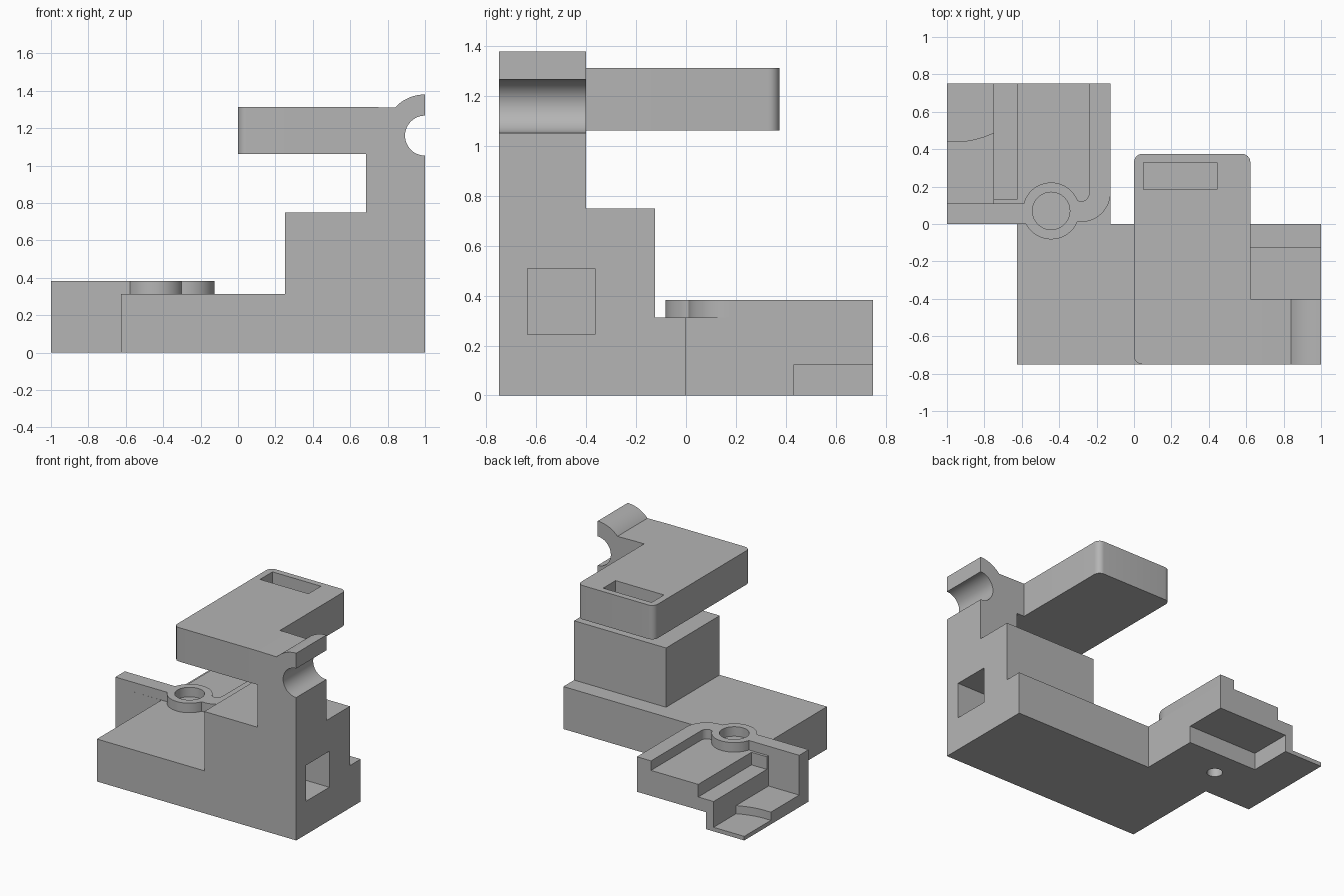
import bpy
import bmesh
from math import cos, sin, radians
from mathutils import Vector

cube = bpy.data.objects.get("Cube")
if cube:
    bpy.data.objects.remove(cube, do_unlink=True)

grey = bpy.data.materials.new("plain grey")
grey.use_nodes = True
colour = (0.46, 0.46, 0.46, 1)
grey.diffuse_color = colour
grey.node_tree.nodes["Principled BSDF"].inputs["Base Color"].default_value = colour


def arc(cx, cy, r, start, end, steps=16):
    angles = [radians(start + (end - start) * i / steps) for i in range(steps + 1)]
    return [(cx + r * cos(a), cy + r * sin(a)) for a in angles]


def prism(name, outline, low, high, axis="z"):
    """Extrude an outline: (x, y) along z, or (x, z) along y."""
    def place(p, h):
        return Vector((p[0], p[1], h)) if axis == "z" else Vector((p[0], h, p[1]))

    bm = bmesh.new()
    face = bm.faces.new([bm.verts.new(place(p, low)) for p in outline])
    side = bmesh.ops.extrude_face_region(bm, geom=[face])["geom"]
    verts = [v for v in side if isinstance(v, bmesh.types.BMVert)]
    bmesh.ops.translate(bm, verts=verts, vec=place((0, 0), high - low))
    bmesh.ops.recalc_face_normals(bm, faces=bm.faces)
    mesh = bpy.data.meshes.new(name)
    bm.to_mesh(mesh)
    bm.free()
    mesh.materials.append(grey)
    obj = bpy.data.objects.new(name, mesh)
    bpy.context.collection.objects.link(obj)
    return obj


def box(name, x, y, z):
    return prism(name, [(x[0], y[0]), (x[1], y[0]), (x[1], y[1]), (x[0], y[1])], *z)


def cut(cutter, *targets):
    for obj in targets:
        mod = obj.modifiers.new("recess", "BOOLEAN")
        mod.operation = "DIFFERENCE"
        mod.solver = "EXACT"
        mod.object = cutter
        bpy.context.view_layer.objects.active = obj
        bpy.ops.object.modifier_apply(modifier=mod.name)
    bpy.data.objects.remove(cutter, do_unlink=True)


DECK, RIM = 0.313, 0.383

# Stepped body with a square socket in its end
base = box("base", (-0.625, 1), (-0.75, 0), (0, DECK))
block = box("upper_block", (0.25, 1), (-0.75, -0.125), (DECK, 0.75))
cut(box("socket_cutter", (0.4, 1.1), (-0.635, -0.365), (0.245, 0.51)), base, block)

# Column with a half-round head and a half-round groove
head = [(0.685, 0.75), (1, 0.75)]
head += arc(1, 1.16, 0.107, 270, 90, 24)
head += arc(1, 1.16, 0.22, 90, 137, 12)
head += [(0.685, 1.313)]
column = prism("column", head, -0.75, -0.4, "y")

# Overhanging arm with rounded corners and a slot
R = 0.045
plan = arc(R, -0.75 + R, R, 180, 270, 8)
plan += [(0.685, -0.75), (0.685, -0.4), (0.622, -0.4)]
plan += arc(0.622 - R, 0.375 - R, R, 0, 90, 8)
plan += arc(R, 0.375 - R, R, 90, 180, 8)
arm = prism("arm", plan, 1.063, 1.313)
cut(box("slot_cutter", (0.05, 0.445), (0.185, 0.33), (1.17, 1.4)), arm)

# Side tray: stair section, underside notch and blind hole
stair = [(-1, 0), (-0.125, 0), (-0.125, DECK), (-0.625, DECK),
         (-0.625, 0.22), (-0.75, 0.22), (-0.75, 0.03), (-1, 0.03)]
tray = prism("tray", stair, 0.11, 0.75, "y")
cut(box("notch_cutter", (-0.69, 0), (0.433, 0.8), (-0.1, 0.125)), tray)
cut(prism("pin_hole_cutter", arc(-0.51, 0.23, 0.053, 0, 345, 23), -0.1, 0.19), tray)
box("tray_front_wall", (-1, -0.125), (0, 0.11), (0, DECK))
box("tray_step_end", (-0.75, -0.625), (0.11, 0.13), (0.22, DECK))

# Low platform with a curved edge
platform_edge = [(-1, 0.11), (-0.75, 0.11)] + arc(-0.96, 0.92, 0.48, -64, -95, 12)
platform_edge[2] = (-0.75, 0.488)
platform_edge[-1] = (-1, 0.441)
prism("tray_platform", platform_edge, 0.03, 0.09)

# Raised rim with a round boss
bx, by, br = -0.443, 0.07, 0.152
rim = [(-1, 0)]
rim += arc(bx, by, br, 207, 337, 24)
rim += arc(-0.285, 0.17, 0.16, 270, 360, 12)
rim += [(-0.125, 0.75), (-0.24, 0.75)]
rim += arc(-0.285, 0.165, 0.045, 0, -90, 8)
rim += arc(bx, by, br, 22, 164.7, 24)
rim += [(-1, 0.11)]
rim_obj = prism("tray_rim", rim, DECK, RIM)
cut(prism("boss_hole_cutter", arc(bx, by, 0.1, 0, 350, 35), 0.2, 0.5), rim_obj)

# Smooth the curved faces, keep the edges sharp
for obj in (column, arm, tray, rim_obj, bpy.data.objects["tray_platform"]):
    bpy.ops.object.select_all(action="DESELECT")
    obj.select_set(True)
    bpy.context.view_layer.objects.active = obj
    bpy.ops.object.shade_smooth_by_angle(angle=radians(25))
